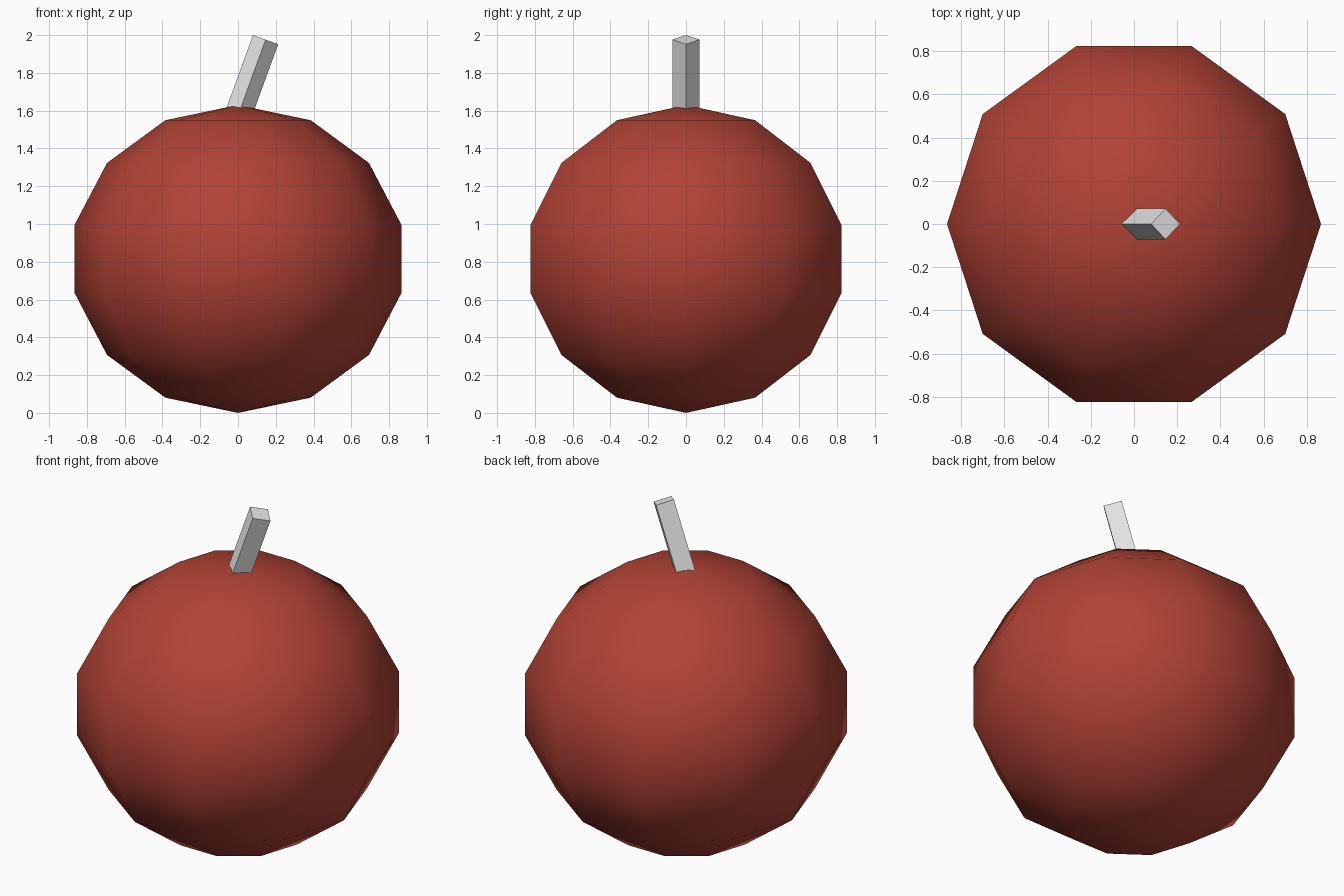
import bpy, bmesh
from math import pi, sin, cos, radians
from mathutils import Matrix, Vector

cube = bpy.data.objects.get("Cube")
if cube:
    bpy.data.objects.remove(cube, do_unlink=True)


def material(name, rgb):
    mat = bpy.data.materials.new(name)
    mat.use_nodes = True
    colour = (*rgb, 1.0)
    mat.diffuse_color = colour
    mat.node_tree.nodes["Principled BSDF"].inputs["Base Color"].default_value = colour
    return mat


def make_object(name, bm, mat, smooth=False):
    bmesh.ops.recalc_face_normals(bm, faces=bm.faces)
    for face in bm.faces:
        face.smooth = smooth
    mesh = bpy.data.meshes.new(name)
    bm.to_mesh(mesh)
    bm.free()
    mesh.materials.append(mat)
    obj = bpy.data.objects.new(name, mesh)
    bpy.context.collection.objects.link(obj)
    return obj


red = material("dark red", (0.44, 0.055, 0.036))
grey = material("light grey", (0.8, 0.8, 0.8))

# Fruit body: slightly squashed low-poly ball, half-circle profile spun in ten steps
RADIUS, HALF_HEIGHT, RINGS, SIDES = 0.887, 0.815, 7, 10
bm = bmesh.new()
profile = [bm.verts.new((RADIUS * sin(pi * i / RINGS), 0,
                         HALF_HEIGHT * (1 - cos(pi * i / RINGS))))
           for i in range(RINGS + 1)]
edges = [bm.edges.new(pair) for pair in zip(profile, profile[1:])]
bmesh.ops.spin(bm, geom=profile + edges, cent=(0, 0, 0), axis=(0, 0, 1),
               angle=2 * pi, steps=SIDES)
bmesh.ops.remove_doubles(bm, verts=bm.verts, dist=0.001)
make_object("fruit_body", bm, red, smooth=True)

# Stem: four-sided stick, corner to the front, leaning to the left
LENGTH, HALF_DIAGONAL = 0.56, 0.071
lean = Matrix.Rotation(radians(20), 4, 'Y')
top = Vector((0.146, 0, 1.976))
centre = top - lean @ Vector((0, 0, LENGTH / 2))
bm = bmesh.new()
bmesh.ops.create_cube(bm, size=1)
side = HALF_DIAGONAL * 2 ** 0.5
bm.transform(Matrix.Translation(centre) @ lean @ Matrix.Rotation(pi / 4, 4, 'Z')
             @ Matrix.Diagonal((side, side, LENGTH, 1)))
make_object("stem", bm, grey)
